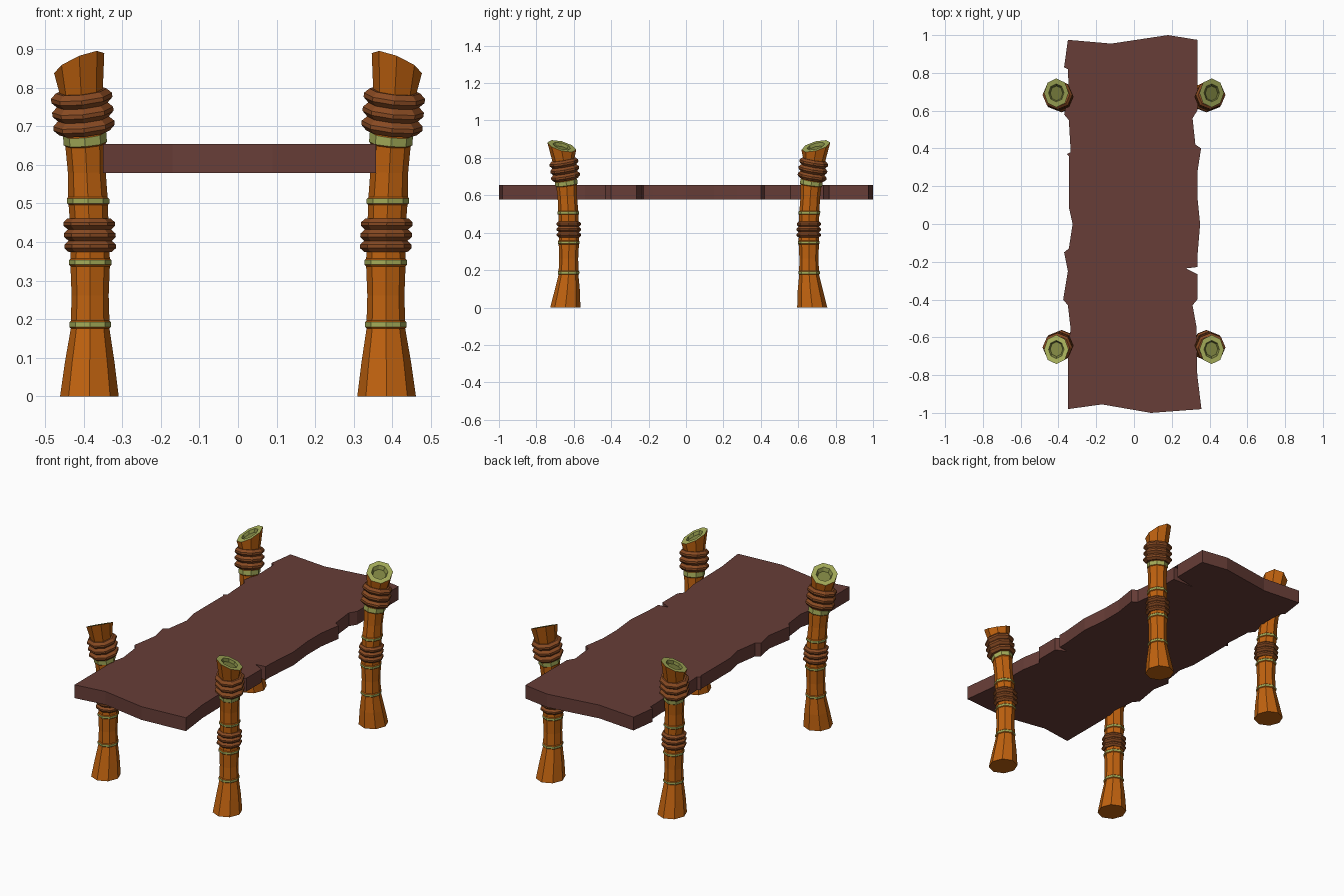
import bpy, bmesh, math

if "Cube" in bpy.data.objects:
    bpy.data.objects.remove(bpy.data.objects["Cube"])

def mat(name, r, g, b):
    m = bpy.data.materials.new(name)
    lin = lambda c: ((c / 255 + 0.055) / 1.055) ** 2.4
    m.diffuse_color = (lin(r), lin(g), lin(b), 1)
    m.use_nodes = True
    m.node_tree.nodes["Principled BSDF"].inputs["Base Color"].default_value = m.diffuse_color
    return m

PLANK = mat("dark red wood", 103, 61, 55)
BAMBOO = mat("orange bamboo", 192, 98, 15)
ROPE = mat("brown rope", 136, 74, 34)
RIM = mat("light green", 166, 174, 90)
HOLLOW = mat("olive green", 128, 134, 66)

def finish(bm, name, mats):
    bmesh.ops.recalc_face_normals(bm, faces=bm.faces[:])
    me = bpy.data.meshes.new(name)
    bm.to_mesh(me)
    bm.free()
    for m in mats:
        me.materials.append(m)
    ob = bpy.data.objects.new(name, me)
    bpy.context.collection.objects.link(ob)
    return ob

# Bent centre line of the front left post: z, x, y
AXIS = [(0, -.385, -.645), (.1, -.384, -.634), (.18, -.383, -.628), (.4, -.383, -.626),
        (.5, -.388, -.629), (.65, -.395, -.638), (.8, -.407, -.656), (.9, -.414, -.669)]

def centre(z):
    for a, b in zip(AXIS, AXIS[1:]):
        if z <= b[0]:
            t = (z - a[0]) / (b[0] - a[0])
            return a[1] + t * (b[1] - a[1]), a[2] + t * (b[2] - a[2])
    return AXIS[-1][1:]

def ring(z, rx, ry, tilt=None, sides=8):
    """Octagon around the post axis, tilted across it."""
    cx, cy = centre(z)
    if tilt is None:
        w = min(max((z - .55) / .13, 0), 1)
        tilt = (.1 * w, .17 * w)
    pts = []
    for i in range(sides):
        a = 2 * math.pi * i / sides
        dx, dy = rx * math.cos(a), ry * math.sin(a)
        pts.append((cx + dx, cy + dy, z + tilt[0] * dx + tilt[1] * dy))
    return pts

def loft(name, rings, bands, mats, sx, sy):
    """Skin the rings, close both ends, mirror to the wanted corner."""
    bm = bmesh.new()
    vs = [[bm.verts.new((p[0] * sx, p[1] if sy > 0 else .03 - p[1], p[2])) for p in r]
          for r in rings]
    n = len(vs[0])
    for k in range(len(vs) - 1):
        for i in range(n):
            j = (i + 1) % n
            f = bm.faces.new((vs[k][i], vs[k][j], vs[k + 1][j], vs[k + 1][i]))
            f.material_index = bands[k]
    bm.faces.new(vs[0][::-1]).material_index = bands[0]
    bm.faces.new(vs[-1]).material_index = bands[-1]
    return finish(bm, name, mats)

def post(name, sx, sy):
    # Flared stalk with green joints: z, radius, band above (0 bamboo, 1 green)
    prof = [(0, .076, 0), (.09, .064, 0), (.178, .051, 0)]
    for z, r, half in ((.186, .054, .006), (.347, .055, .006), (.506, .055, .006), (.667, .056, .012)):
        prof += [(z - half - .004, r - .004, 0), (z - half, r, 1),
                 (z + half, r, 0), (z + half + .004, r - .004, 0)]
        if z < .6:
            prof.append((z + .075, r - .006, 0))
    prof = sorted(p for p in prof if p[0] != .178)
    prof.append((.79, .056, 0))
    rings = [ring(z, r, r * 1.06) for z, r, b in prof]
    bands = [b for z, r, b in prof]
    # Slanted cut top with a hollow
    cut = (.4, -.25)
    rings += [ring(.863, .065, .077, cut), ring(.863, .041, .048, cut),
              ring(.847, .033, .039, cut)]
    bands += [1, 2, 2]
    loft(name + "_post", rings, bands, [BAMBOO, RIM, HOLLOW], sx, sy)

    # Rope windings: start height, turn height, valley and peak radius
    for part, z0, h, rv, rp in (("lower", .374, .029, .056, .067), ("upper", .683, .036, .066, .079)):
        rr = []
        for k in range(3):
            for f, r in ((.0, rv), (.35, rp), (.65, rp)):
                rr.append(ring(z0 + (k + f) * h, r, r * .97))
        rr.append(ring(z0 + 3 * h, rv, rv * .97))
        loft(f"{name}_{part}_rope", rr, [0] * len(rr), [ROPE], sx, sy)

for sx, side in ((1, "left"), (-1, "right")):
    for sy, end in ((1, "front"), (-1, "back")):
        post(f"{end}_{side}", sx, sy)

# Ragged plank with two cracks in the right edge
OUTLINE = [(-.35, .975), (-.12, .955), (.18, 1), (.335, .975), (.335, .765), (.29, .755),
           (.205, .738), (.335, .735), (.335, .6), (.31, .56), (.325, .42), (.355, .4),
           (.335, .27), (.335, .15), (.35, 0), (.335, -.18), (.335, -.228), (.275, -.235),
           (.335, -.265), (.335, -.4), (.31, -.43), (.33, -.54), (.335, -.8), (.357, -.98),
           (.09, -1), (-.17, -.955), (-.35, -.98), (-.35, -.63), (-.335, -.56), (-.35, -.43),
           (-.375, -.4), (-.35, -.25), (-.37, -.15), (-.345, -.13), (-.325, 0), (-.345, .09),
           (-.345, .36), (-.355, .37), (-.335, .38), (-.345, .55), (-.37, .58), (-.345, .7),
           (-.35, .82), (-.37, .83)]
bm = bmesh.new()
low = [bm.verts.new((x, y, .578)) for x, y in OUTLINE]
top = [bm.verts.new((x, y, .654)) for x, y in OUTLINE]
for i in range(len(low)):
    j = (i + 1) % len(low)
    bm.faces.new((low[i], low[j], top[j], top[i]))
caps = [bm.faces.new(low), bm.faces.new(top[::-1])]
bmesh.ops.triangulate(bm, faces=caps)
finish(bm, "plank", [PLANK])
